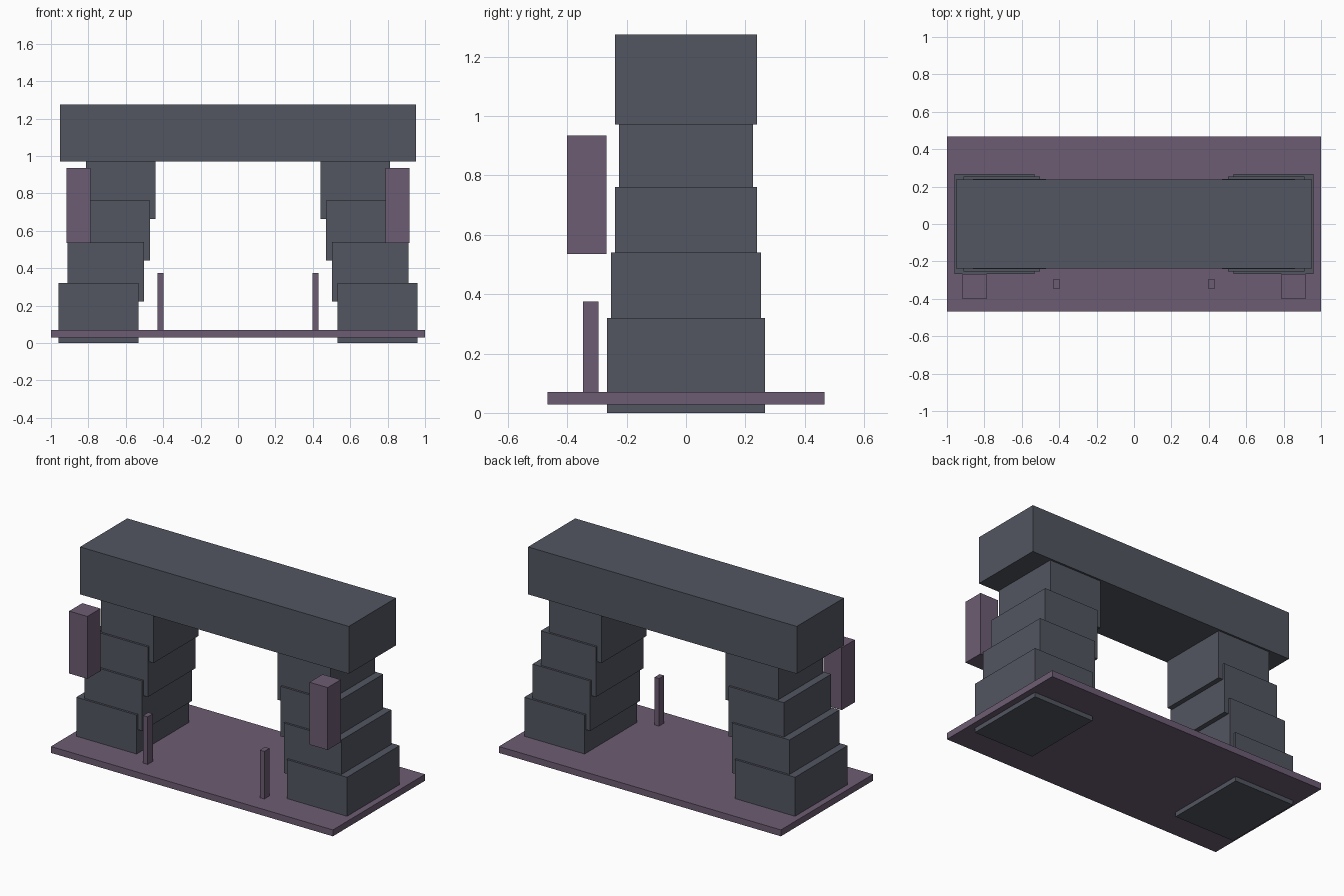
import bpy

if "Cube" in bpy.data.objects:
    bpy.data.objects.remove(bpy.data.objects["Cube"])


def material(name, color):
    m = bpy.data.materials.new(name)
    m.diffuse_color = color
    m.use_nodes = True
    m.node_tree.nodes["Principled BSDF"].inputs["Base Color"].default_value = m.diffuse_color
    return m


slate = material("slate", (0.085, 0.093, 0.12, 1))
purple = material("dusky_purple", (0.15, 0.108, 0.17, 1))


def box(name, x, y, z, mat):
    """Box from (min, max) ranges on each axis."""
    bpy.ops.mesh.primitive_cube_add(size=1, location=[sum(r) / 2 for r in (x, y, z)])
    ob = bpy.context.object
    ob.name = name
    ob.scale = [r[1] - r[0] for r in (x, y, z)]
    bpy.ops.object.transform_apply(location=False, rotation=False, scale=True)
    ob.data.materials.append(mat)
    return ob


# Base slab and lintel
box("base_slab", (-1, 1), (-0.467, 0.467), (0.029, 0.07), purple)
box("lintel", (-0.953, 0.953), (-0.239, 0.239), (0.971, 1.275), slate)

for side, s in (("left", -1), ("right", 1)):
    def mirrored(a, b):
        return tuple(sorted((s * a, s * b)))

    # Overlapping pillar blocks, stepping inward and shrinking upward
    for i in range(4):
        cx = 0.7465 - 0.04 * i
        hw = 0.2135 - 0.009 * i
        hd = 0.2665 - 0.0133 * i
        z = 0.221 * i
        box(f"{side}_pillar_block_{i + 1}", mirrored(cx - hw, cx + hw),
            (-hd, hd), (z, z + 0.32), slate)

    # Hanging front banner and small standing post
    box(f"{side}_banner", mirrored(0.788, 0.917), (-0.401, -0.268), (0.535, 0.935), purple)
    box(f"{side}_post", mirrored(0.398, 0.43), (-0.347, -0.295), (0.055, 0.375), purple)
